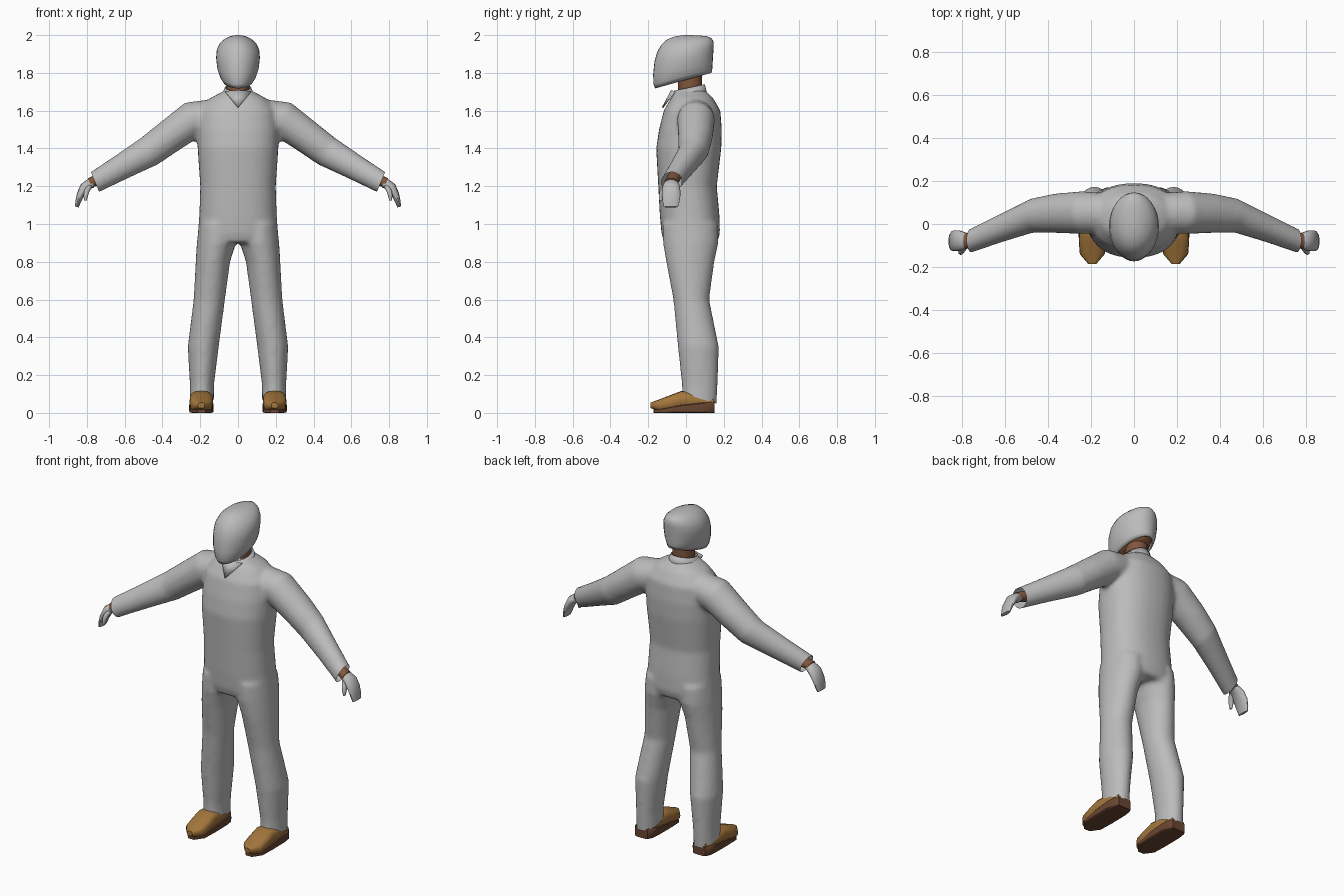
import bpy, bmesh, math
from mathutils import Vector

if "Cube" in bpy.data.objects:
    bpy.data.objects.remove(bpy.data.objects["Cube"])

X, Y, Z = Vector((1, 0, 0)), Vector((0, 1, 0)), Vector((0, 0, 1))


def material(name, rgb):
    m = bpy.data.materials.new(name)
    m.diffuse_color = (*rgb, 1)
    m.use_nodes = True
    m.node_tree.nodes["Principled BSDF"].inputs["Base Color"].default_value = m.diffuse_color
    return m


GREY = material("suit grey", (0.5, 0.5, 0.5))
TAN = material("shoe tan", (0.37, 0.18, 0.045))
DARK = material("sole brown", (0.14, 0.06, 0.03))
SKIN = material("skin brown", (0.22, 0.095, 0.045))


def ring(c, u, v, n=24, e=2.0):
    """Superellipse around c with half axes u and v."""
    pts = []
    for i in range(n):
        a = 2 * math.pi * i / n
        p = [math.copysign(abs(t) ** (2 / e), t) for t in (math.cos(a), math.sin(a))]
        pts.append(Vector(c) + u * p[0] + v * p[1])
    return pts


def loft(bm, rings, caps=True):
    rows = [[bm.verts.new(p) for p in r] for r in rings]
    n = len(rows[0])
    for a, b in zip(rows, rows[1:]):
        for i in range(n):
            j = (i + 1) % n
            bm.faces.new((a[i], a[j], b[j], b[i]))
    if caps:
        bm.faces.new(rows[0])
        bm.faces.new(rows[-1])


def tube(path, s=1, n=24):
    """Rings across a path of (x, y, z, radius in front view, radius in y)."""
    pts = [Vector((s * p[0], p[1], p[2])) for p in path]
    out = []
    for i, p in enumerate(path):
        d = pts[min(i + 1, len(pts) - 1)] - pts[max(i - 1, 0)]
        out.append(ring(pts[i], d.cross(Y).normalized() * p[3], Y * p[4], n))
    return out


def levels(rows, s=1, e=2.0):
    """Horizontal rings from (z, centre x, half width, front y, back y)."""
    return [ring((s * x, (y0 + y1) / 2, z), X * rx, Y * (y1 - y0) / 2, 32, e)
            for z, x, rx, y0, y1 in rows]


def tilted(rows, n=32):
    """Rings from (front y, front z, back y, back z, half width)."""
    out = []
    for yf, zf, yb, zb, rx in rows:
        f, b = Vector((0, yf, zf)), Vector((0, yb, zb))
        out.append(ring((f + b) / 2, X * rx, (b - f) / 2, n))
    return out


def finish(name, bm, mat, mirror=False, angle=50, solid=0):
    bmesh.ops.recalc_face_normals(bm, faces=bm.faces[:])
    me = bpy.data.meshes.new(name)
    bm.to_mesh(me)
    bm.free()
    me.materials.append(mat)
    ob = bpy.data.objects.new(name, me)
    bpy.context.scene.collection.objects.link(ob)
    bpy.ops.object.select_all(action='DESELECT')
    bpy.context.view_layer.objects.active = ob
    ob.select_set(True)
    bpy.ops.object.shade_smooth_by_angle(angle=math.radians(angle))
    if mirror:
        ob.modifiers.new("Mirror", 'MIRROR')
    if solid:
        ob.modifiers.new("Thickness", 'SOLIDIFY').thickness = solid
    return ob


def part(name, rings, mat, caps=True, **kw):
    bm = bmesh.new()
    loft(bm, rings, caps)
    return finish(name, bm, mat, **kw)


# Coverall: torso, arms and legs fused into one skin
TORSO = [(1.71, 0, .065, -.05, .10), (1.665, 0, .15, -.08, .145),
         (1.60, 0, .205, -.118, .182), (1.50, 0, .215, -.143, .19),
         (1.40, 0, .214, -.158, .187), (1.20, 0, .20, -.147, .163),
         (1.05, 0, .205, -.139, .177), (.95, 0, .212, -.13, .18),
         (.90, 0, .20, -.115, .165)]
LEG = [(1.0, .108, .10, -.125, .17), (.90, .114, .104, -.122, .172),
       (.80, .133, .091, -.105, .15), (.60, .152, .083, -.067, .123),
       (.35, .184, .082, -.043, .174), (.15, .191, .064, -.022, .168),
       (0, .192, .064, -.02, .16)]
ARM = [(.10, .05, 1.58, .085, .09), (.24, .053, 1.553, .099, .10),
       (.365, .05, 1.462, .089, .092), (.47, .04, 1.385, .084, .08),
       (.62, -.02, 1.30, .069, .066), (.757, -.077, 1.222, .058, .056),
       (.87, -.12, 1.16, .05, .05)]
bm = bmesh.new()
loft(bm, levels(TORSO, e=2.3))
for s in (1, -1):
    loft(bm, levels(LEG, s))
    loft(bm, tube(ARM, s))
suit = finish("coverall", bm, GREY)
rm = suit.modifiers.new("Fuse", 'REMESH')
rm.mode, rm.voxel_size, rm.use_smooth_shade = 'VOXEL', 0.013, True
sm = suit.modifiers.new("Soften", 'SMOOTH')
sm.factor, sm.iterations = 0.5, 6
for m in ("Fuse", "Soften"):
    bpy.ops.object.modifier_apply(modifier=m)

# Trim sleeves and trouser hems to clean open ends
bm = bmesh.new()
bm.from_mesh(suit.data)


def trim(test, co, no):
    faces = [f for f in bm.faces if test(f.calc_center_median())]
    edges = {e for f in faces for e in f.edges}
    verts = {v for f in faces for v in f.verts}
    bmesh.ops.bisect_plane(bm, geom=faces + list(edges) + list(verts),
                           plane_co=co, plane_no=no, clear_outer=True)


for s in (1, -1):
    trim(lambda c: c.x * s > .6, (s * .757, -.077, 1.222), (s * .92, 0, -.38))
trim(lambda c: c.z < .4, (0, .065, .078), (0, -.3, -1))
bm.to_mesh(suit.data)
bm.free()

# Collar band and its pointed front
part("collar", tilted([(-.078, 1.66, .115, 1.675, .092),
                       (-.066, 1.705, .10, 1.74, .07)]), GREY, caps=False, solid=.008)
bm = bmesh.new()
bm.faces.new([bm.verts.new(p) for p in
              ((0, -.072, 1.705), (.07, -.055, 1.70), (0, -.12, 1.615))])
finish("collar_flap", bm, GREY, mirror=True, solid=.008)

# Neck and head under the helmet
part("neck", levels([(1.66, 0, .06, -.04, .085), (1.80, 0, .062, -.045, .085)]), SKIN)
part("head", tilted([(-.10, 1.742, .085, 1.785, .06), (-.125, 1.76, .105, 1.81, .08),
                     (-.145, 1.80, .12, 1.85, .095), (-.10, 1.92, .10, 1.93, .07)]), SKIN)

# Helmet shell, open at the bottom
HELMET = [(-.163, 1.718, .135, 1.80, .08), (-.172, 1.74, .139, 1.82, .095),
          (-.174, 1.79, .141, 1.85, .109), (-.167, 1.86, .144, 1.90, .116),
          (-.153, 1.91, .147, 1.94, .112), (-.13, 1.95, .146, 1.966, .095),
          (-.10, 1.977, .135, 1.984, .07), (-.06, 1.993, .11, 1.994, .042),
          (-.01, 2.0, .06, 1.999, .016)]
bm = bmesh.new()
loft(bm, tilted(HELMET), caps=True)
bm.normal_update()
rim = min((f for f in bm.faces if len(f.verts) > 4), key=lambda f: f.calc_center_median().z)
bmesh.ops.delete(bm, geom=[rim], context='FACES_ONLY')
finish("helmet", bm, GREY, angle=60, solid=.008)

# Wrists, mitten hands and thumbs
part("wrist", tube([(.70, -.06, 1.25, .032, .036), (.785, -.08, 1.218, .026, .036)]),
     SKIN, mirror=True)
part("hand", tube([(.765, -.078, 1.215, .022, .032), (.787, -.078, 1.212, .026, .04),
                   (.812, -.078, 1.193, .027, .048), (.834, -.078, 1.155, .02, .05),
                   (.846, -.079, 1.12, .015, .046), (.853, -.08, 1.09, .01, .038)], n=14),
     GREY, mirror=True)
part("thumb", tube([(.785, -.10, 1.205, .015, .018), (.80, -.122, 1.175, .014, .017),
                    (.806, -.13, 1.15, .012, .014), (.808, -.134, 1.125, .007, .008)], n=10),
     GREY, mirror=True)


# Shoes: rings along y from (y, half width, bottom z, top z)
def along(rows, e):
    return [ring((.194, y, (a + b) / 2), X * w, Z * (b - a) / 2, 16, e)
            for y, w, a, b in rows]


part("shoe_upper", along([(-.187, .018, .025, .055), (-.14, .058, .008, .072),
                          (-.08, .063, .01, .095), (-.025, .062, .02, .116),
                          (.06, .06, .02, .11), (.145, .045, .02, .08)], 2.8),
     TAN, mirror=True)
part("shoe_sole", along([(-.172, .022, 0, .018), (-.125, .059, 0, .022),
                         (-.03, .065, 0, .042), (.08, .065, 0, .055),
                         (.13, .058, 0, .058), (.152, .042, 0, .058)], 8),
     DARK, mirror=True, angle=35)
